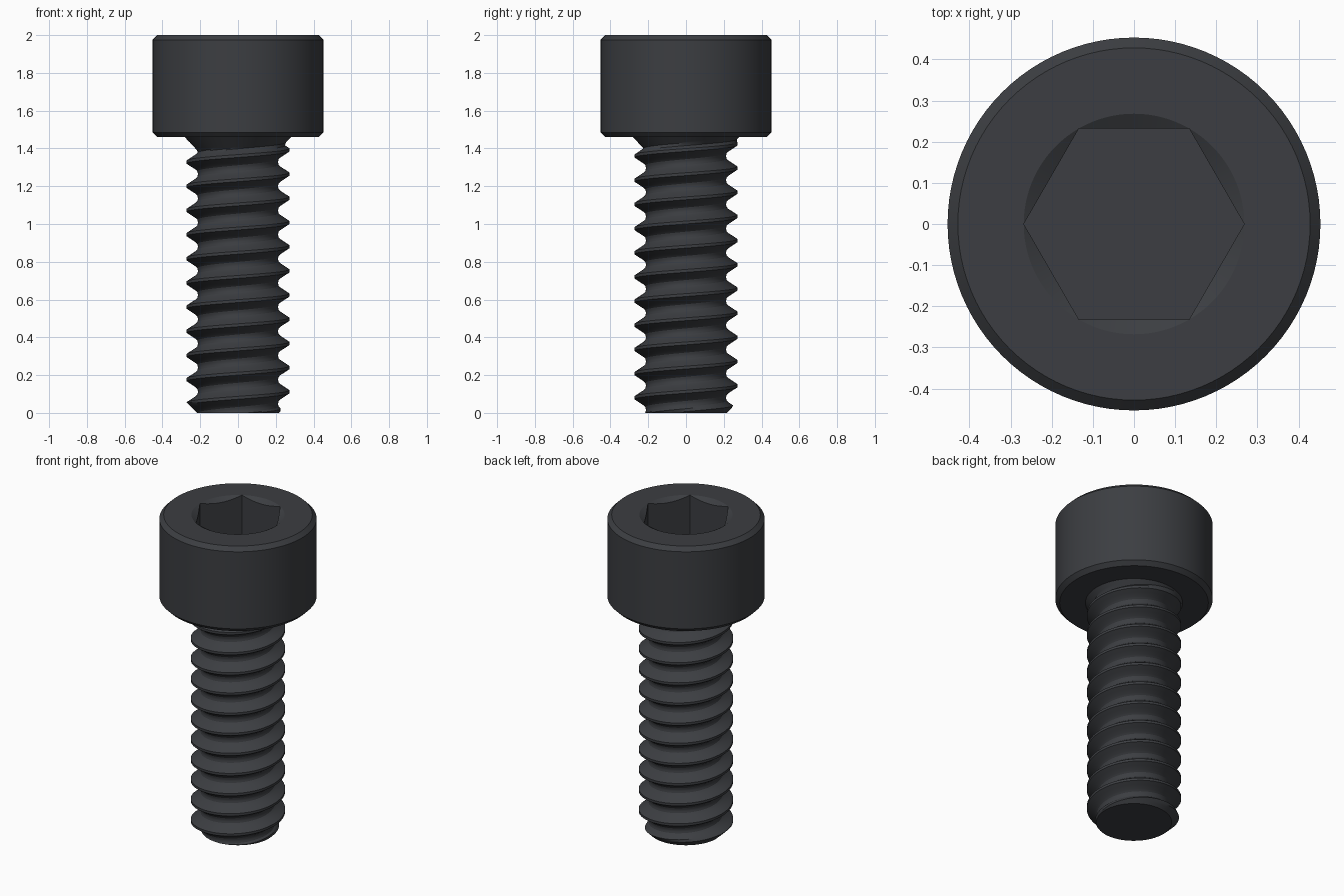
import bpy, bmesh
from math import pi, sin, cos, floor, radians

if "Cube" in bpy.data.objects:
    bpy.data.objects.remove(bpy.data.objects["Cube"])

SEG = 96
PITCH = 0.128
HEAD_Z = 1.46

steel = bpy.data.materials.new("black_steel")
steel.diffuse_color = (0.045, 0.048, 0.054, 1)
steel.use_nodes = True
steel.node_tree.nodes["Principled BSDF"].inputs["Base Color"].default_value = steel.diffuse_color


def finish(bm, name):
    bmesh.ops.remove_doubles(bm, verts=bm.verts, dist=1e-5)
    bmesh.ops.dissolve_degenerate(bm, edges=bm.edges, dist=1e-6)
    bmesh.ops.recalc_face_normals(bm, faces=bm.faces)
    mesh = bpy.data.meshes.new(name)
    bm.to_mesh(mesh)
    bm.free()
    ob = bpy.data.objects.new(name, mesh)
    bpy.context.collection.objects.link(ob)
    mesh.materials.append(steel)
    bpy.ops.object.select_all(action='DESELECT')
    ob.select_set(True)
    bpy.context.view_layer.objects.active = ob
    bpy.ops.object.shade_smooth_by_angle(angle=radians(30))
    return ob


def skin(bm, rings, closed):
    for a, b in zip(rings, rings[1:]):
        n = len(a)
        for i in range(n if closed else n - 1):
            j = (i + 1) % n
            bm.faces.new((a[i], a[j], b[j], b[i]))


# Head: chamfered cylinder running into a hex socket with a conical lead-in
def hex_radius(t):
    return 0.232 / cos((t % (pi / 3)) - pi / 6)


def head_profile(t):
    d = hex_radius(t)
    return [(0.428, HEAD_Z), (0.453, HEAD_Z + 0.025), (0.453, 1.975), (0.428, 2.0),
            (0.268, 2.0), (d, 2.0 - (0.268 - d) * 0.58), (d, 1.73)]


bm = bmesh.new()
angles = [2 * pi * i / SEG for i in range(SEG)]
columns = [[bm.verts.new((r * cos(t), r * sin(t), z)) for r, z in head_profile(t)]
           for t in angles]
rings = [list(ring) for ring in zip(*columns)]
skin(bm, rings, True)
bm.faces.new(rings[0])
bm.faces.new(rings[-1])
finish(bm, "socket_head")

# Thread: one pitch of the profile as (fraction of pitch, radius), crest at 0
THREAD = [(-0.06, 0.272), (0.06, 0.272), (0.30, 0.225), (0.38, 0.215),
          (0.5, 0.212), (0.62, 0.215), (0.70, 0.225), (0.94, 0.272)]


def shank_radius(t, z):
    u = (z + 0.016) / PITCH - t / (2 * pi)
    u = (u + 0.06) - floor(u + 0.06 + 1e-7) - 0.06
    r = THREAD[0][1]
    for (u0, r0), (u1, r1) in zip(THREAD, THREAD[1:]):
        if u0 <= u <= u1:
            r = r0 + (r1 - r0) * (u - u0) / (u1 - u0)
            break
    neck = 0.212 + 0.068 * (z - 1.385) / 0.075    # flare under the head
    return max(min(r, 0.217 + z), neck)           # chamfer at the tip


# Threaded shank: helical rows clamped to the shank's two ends
bm = bmesh.new()
steps = []
for (u0, _), (u1, _) in zip(THREAD, THREAD[1:]):
    steps += [u0, (u0 + u1) / 2]
rows = []
for turn in range(-2, 14):
    for u in steps:
        row = []
        for i in range(SEG + 1):
            t = 2 * pi * i / SEG
            z = PITCH * (turn + u + i / SEG) - 0.016
            z = min(max(z, 0.0), HEAD_Z)
            r = shank_radius(t, z)
            row.append(bm.verts.new((r * cos(t), r * sin(t), z)))
        rows.append(row)
skin(bm, rows, False)
bmesh.ops.remove_doubles(bm, verts=bm.verts, dist=1e-5)
bmesh.ops.dissolve_degenerate(bm, edges=bm.edges, dist=1e-6)
tip = [e for e in bm.edges if e.is_boundary and all(v.co.z < 1e-5 for v in e.verts)]
bmesh.ops.holes_fill(bm, edges=tip, sides=0)
finish(bm, "threaded_shank")
